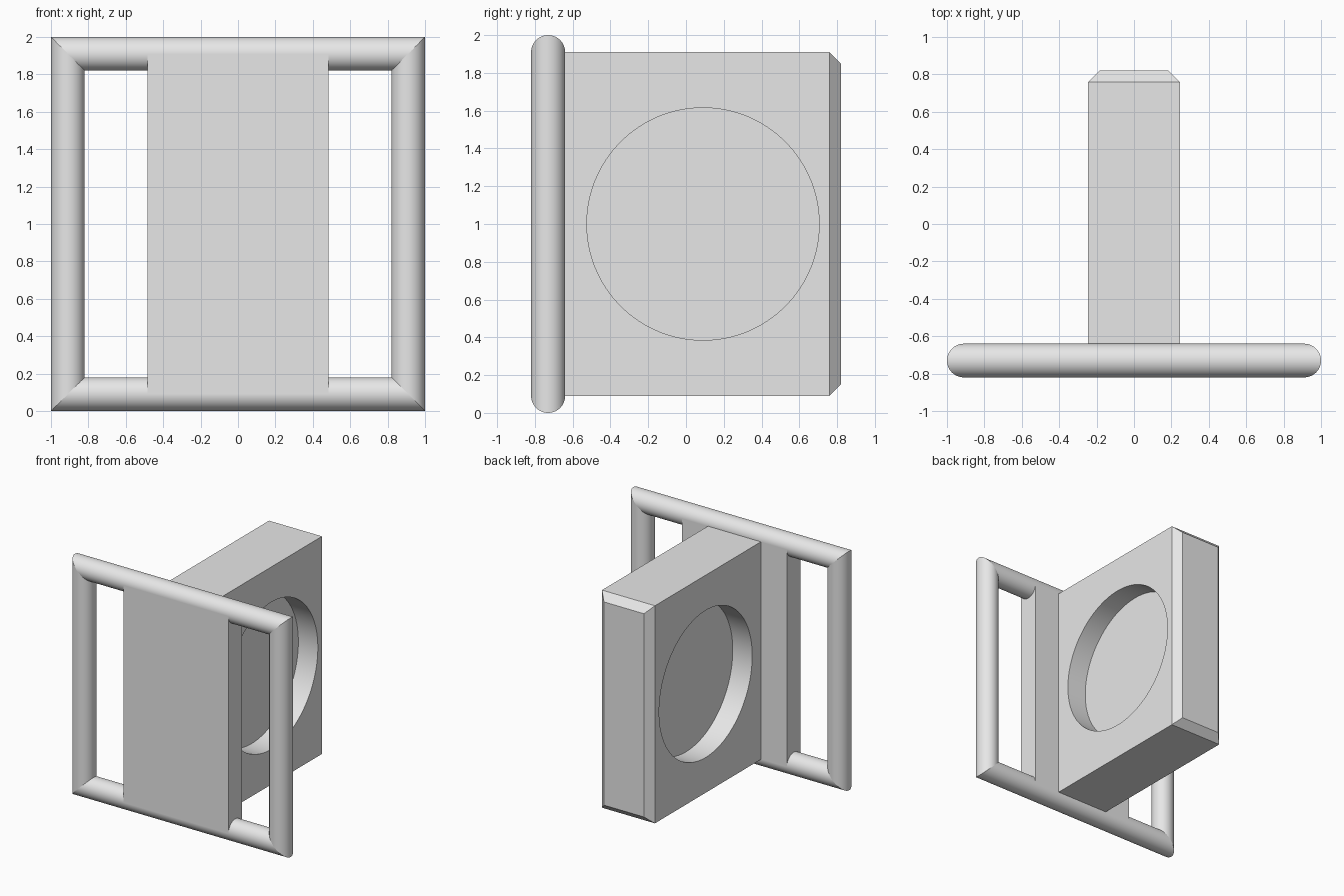
import bpy, bmesh
from math import cos, sin, tau, pi
from mathutils import Matrix

cube = bpy.data.objects.get("Cube")
if cube:
    bpy.data.objects.remove(cube, do_unlink=True)

grey = bpy.data.materials.new("light_grey")
grey.use_nodes = True
colour = (0.8, 0.8, 0.8, 1)
grey.diffuse_color = colour
grey.node_tree.nodes["Principled BSDF"].inputs["Base Color"].default_value = colour

R = 0.09          # tube radius
MID = 1 - R       # tube centre line, measured from the frame centre
FRAME_Y = -0.73
PANEL_BACK = FRAME_Y + R


def finish(name, bm):
    bmesh.ops.recalc_face_normals(bm, faces=bm.faces[:])
    mesh = bpy.data.meshes.new(name)
    bm.to_mesh(mesh)
    bm.free()
    mesh.materials.append(grey)
    obj = bpy.data.objects.new(name, mesh)
    bpy.context.collection.objects.link(obj)
    return obj


def bridge(bm, a, b):
    n = len(a)
    return [bm.faces.new((a[i], a[(i + 1) % n], b[(i + 1) % n], b[i])) for i in range(n)]


def loft(name, sections):
    """Rectangular sections (y, half width, half height) joined along y."""
    bm = bmesh.new()
    rings = [[bm.verts.new((sx * w, y, 1 + sz * h))
              for sx, sz in ((1, 1), (-1, 1), (-1, -1), (1, -1))]
             for y, w, h in sections]
    for a, b in zip(rings, rings[1:]):
        bridge(bm, a, b)
    bm.faces.new(rings[0])
    bm.faces.new(rings[-1])
    return finish(name, bm)


# Square tube frame with mitred corners
bm = bmesh.new()
N = 64
rings = []
for sx, sz in ((1, 1), (-1, 1), (-1, -1), (1, -1)):
    ring = []
    for i in range(N):
        out = MID + R * cos(tau * i / N)
        ring.append(bm.verts.new((sx * out, FRAME_Y + R * sin(tau * i / N), 1 + sz * out)))
    rings.append(ring)
for k in range(4):
    for face in bridge(bm, rings[k], rings[(k + 1) % 4]):
        face.smooth = True
for ring in rings:
    for i in range(N):
        bm.edges.get((ring[i], ring[(i + 1) % N])).smooth = False
finish("tube_frame", bm)

# Flat panel filling the middle of the frame
loft("front_panel", [(FRAME_Y - R, 0.485, MID), (PANEL_BACK, 0.485, MID)])

# Upright block with a chamfered back end
block = loft("block", [(PANEL_BACK, 0.245, MID), (0.76, 0.245, MID), (0.82, 0.185, MID - 0.06)])

# Round recess on each side of the block
FLOOR = 0.065
for side in (-1, 1):
    bm = bmesh.new()
    depth = 0.4
    place = Matrix.Translation((side * (FLOOR + depth / 2), 0.09, 1)) @ Matrix.Rotation(pi / 2, 4, 'Y')
    bmesh.ops.create_cone(bm, cap_ends=True, segments=128, radius1=0.615, radius2=0.615,
                          depth=depth, matrix=place)
    cutter = finish("recess_cutter", bm)
    cutter.hide_render = True
    mod = block.modifiers.new("recess", 'BOOLEAN')
    mod.operation = 'DIFFERENCE'
    mod.solver = 'EXACT'
    mod.object = cutter
    bpy.context.view_layer.objects.active = block
    bpy.ops.object.modifier_apply(modifier=mod.name)
    bpy.data.objects.remove(cutter, do_unlink=True)

# Smooth recess walls, sharp edges elsewhere
bpy.ops.object.select_all(action='DESELECT')
block.select_set(True)
bpy.context.view_layer.objects.active = block
bpy.ops.object.shade_smooth_by_angle(angle=pi / 6)
